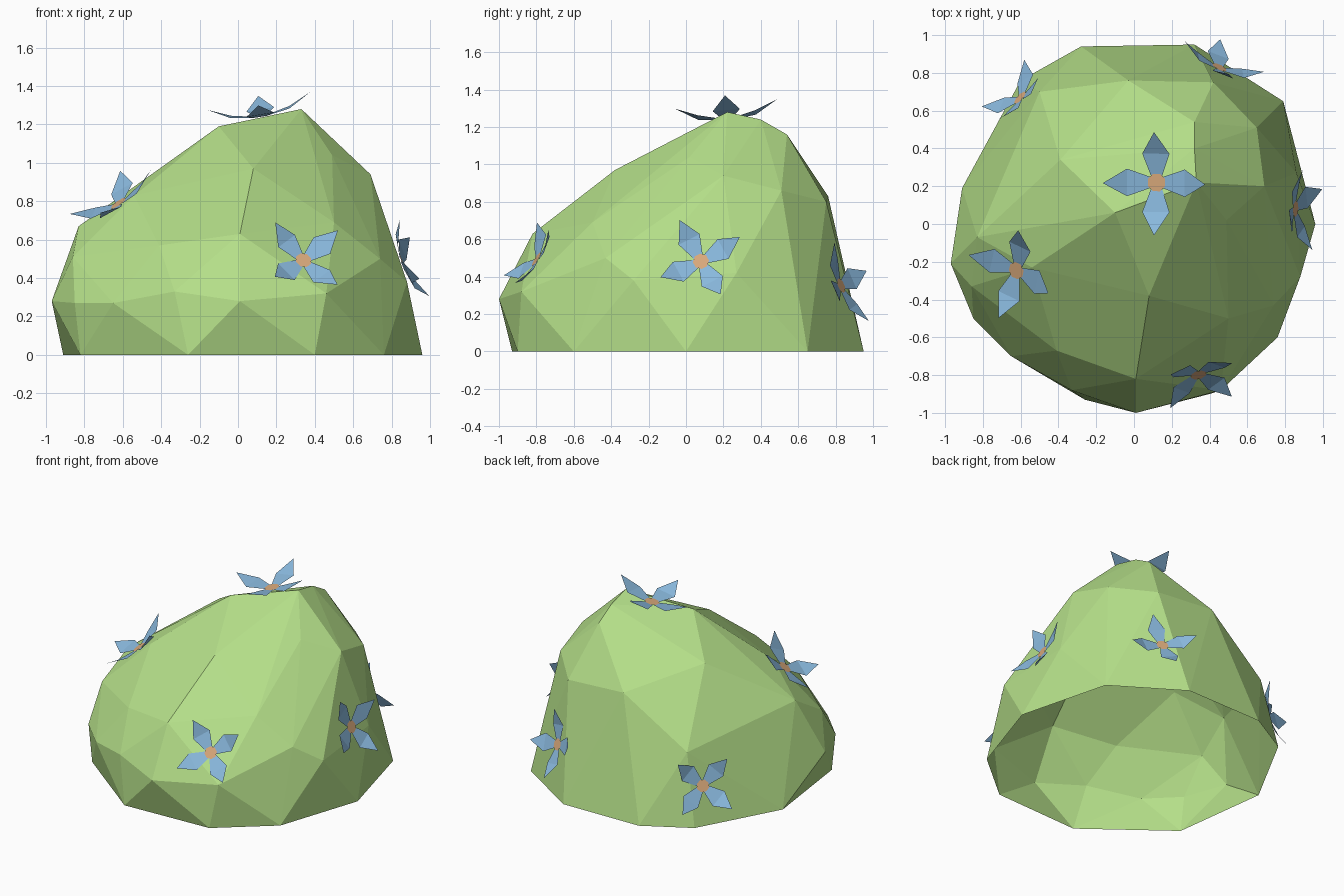
import bpy, bmesh, math
from mathutils import Vector

if "Cube" in bpy.data.objects:
    bpy.data.objects.remove(bpy.data.objects["Cube"])


def material(name, rgb):
    m = bpy.data.materials.new(name)
    m.diffuse_color = (*rgb, 1)
    m.use_nodes = True
    m.node_tree.nodes["Principled BSDF"].inputs["Base Color"].default_value = m.diffuse_color
    return m


GREEN = material("leaf green", (0.46, 0.74, 0.25))
BLUE = material("petal blue", (0.25, 0.48, 0.72))
ORANGE = material("flower centre orange", (0.70, 0.40, 0.20))


def add_object(name, bm, mats):
    me = bpy.data.meshes.new(name)
    bm.to_mesh(me)
    bm.free()
    for m in mats:
        me.materials.append(m)
    ob = bpy.data.objects.new(name, me)
    bpy.context.collection.objects.link(ob)
    return ob


# Bush: faceted dome wrapped over a few cage points, open underneath
rim = [(-.26, -.93), (.40, -.90), (.76, -.60), (.96, 0), (.79, .65),
       (.32, .95), (-.28, .94), (-.60, .76), (-.91, .19), (-.82, -.50)]
low = [(.01, -1, .28), (-.97, -.21, .28), (-.85, -.50, .27), (-.65, -.70, .27),
       (-.33, -.88, .33), (.46, -.88, .32), (.74, -.43, .50), (.88, -.28, .38),
       (.86, .27, .42)]
mid = [(-.41, -.67, .57), (.01, -.82, .63), (.50, -.50, .69), (-.83, -.07, .67),
       (-.86, -.33, .51), (.65, .51, .86), (.42, .75, .80), (-.03, .76, .83),
       (-.50, .70, .50)]
top = [(.33, .22, 1.28), (.32, .40, 1.24), (.32, .54, 1.16), (.69, .20, .94),
       (.49, .02, 1.04), (-.10, .06, 1.19), (.08, -.38, .97), (-.39, .34, .98),
       (-.54, -.23, .83)]
bm = bmesh.new()
for p in [(x, y, 0) for x, y in rim] + low + mid + top:
    bm.verts.new(p)
bmesh.ops.convex_hull(bm, input=bm.verts[:])
loose = [v for v in bm.verts if not v.link_faces]
bmesh.ops.delete(bm, geom=loose, context='VERTS')
bmesh.ops.recalc_face_normals(bm, faces=bm.faces[:])
under = [f for f in bm.faces if all(v.co.z < .001 for v in f.verts)]
bmesh.ops.delete(bm, geom=under, context='FACES')
add_object("bush", bm, [GREEN])


# Flower: four curled kite petals around a small flat centre
def flower(name, centre, normal, first, size):
    c, n = Vector(centre), Vector(normal).normalized()
    u = Vector(first)
    u = (u - n * u.dot(n)).normalized()
    w = n.cross(u)
    bm = bmesh.new()
    for k in range(4):
        a = k * math.pi / 2
        d = u * math.cos(a) + w * math.sin(a)
        s = n.cross(d)
        # stations: distance out, half width, height
        v = [bm.verts.new(c + size * (d * r + s * h + n * z)) for r, h, z in (
            (.035, -.03, .003), (.035, .03, .003),
            (.155, .073, .025), (.155, -.073, .025), (.275, 0, .085))]
        bm.faces.new((v[0], v[3], v[2], v[1]))
        bm.faces.new((v[3], v[4], v[2]))
    disc = [bm.verts.new(c + n * .006 + .05 * size * (u * math.cos(t) + w * math.sin(t)))
            for t in [(i + .5) * math.pi / 4 for i in range(8)]]
    bm.faces.new(disc).material_index = 1
    # all faces look outwards
    for f in bm.faces:
        f.normal_update()
        if f.normal.dot(n) < 0:
            f.normal_flip()
    add_object(name, bm, [BLUE, ORANGE])


flower("top_flower", (.12, .22, 1.24), (-.17, -.09, 1), (1, 0, 0), 1)
flower("front_flower", (.34, -.795, .49), (.22, -.83, .52), (-.14, -.02, .21), .86)
flower("right_flower", (.85, .08, .48), (.94, -.06, .33), (-.03, -.11, .21), .87)
flower("back_right_flower", (.45, .825, .35), (.42, .86, .33), (.2, -.2, 1), .84)
flower("back_left_flower", (-.60, .665, .27), (-.70, .65, .33), (.5, .5, .7), .86)
flower("left_flower", (-.62, -.245, .785), (-.55, -.25, .79), (.03, .245, .16), .95)
